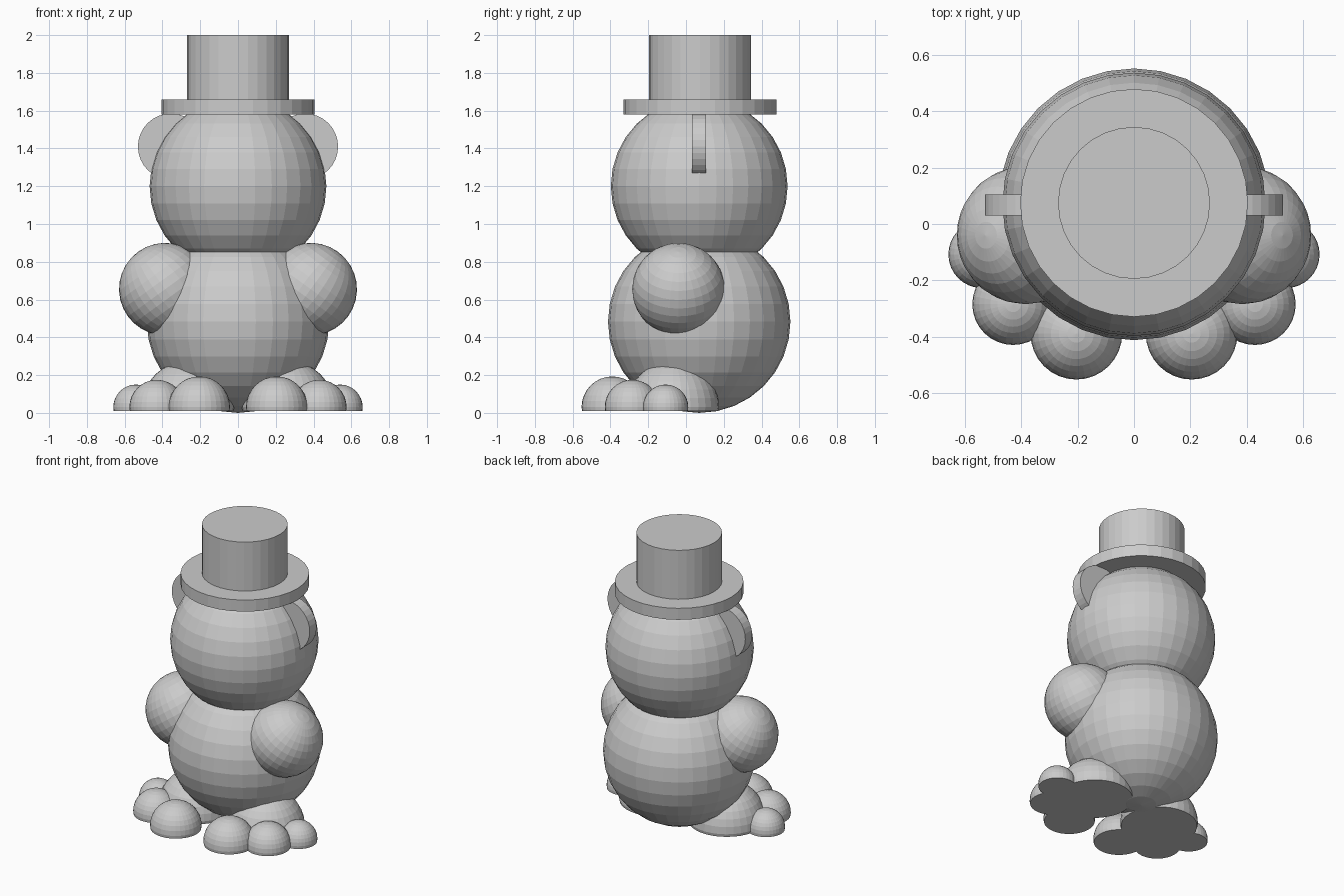
import bpy
import math
from mathutils import Vector

if "Cube" in bpy.data.objects:
    bpy.data.objects.remove(bpy.data.objects["Cube"], do_unlink=True)

grey = bpy.data.materials.new("plain grey")
grey.use_nodes = True
colour = (0.6, 0.6, 0.6, 1)
grey.diffuse_color = colour
grey.node_tree.nodes["Principled BSDF"].inputs["Base Color"].default_value = colour


def finish(name):
    ob = bpy.context.object
    ob.name = name
    ob.data.materials.append(grey)
    return ob


def ball(name, radius, centre, tilt=0):
    bpy.ops.mesh.primitive_uv_sphere_add(segments=32, ring_count=16, radius=radius,
                                         location=centre, rotation=(0, tilt, 0))
    return finish(name)


def disc(name, radius, depth, centre, turn=0):
    bpy.ops.mesh.primitive_cylinder_add(vertices=32, radius=radius, depth=depth,
                                        location=centre, rotation=(turn, 0, 0))
    return finish(name)


def dome(name, radius, x, y):
    # Ball with its underside pressed flat just below the equator
    ob = ball(name, radius, (x, y, 0.03))
    for v in ob.data.vertices:
        v.co.z = max(v.co.z, -0.02)


# Body, head and hat share one vertical axis
AXIS_Y = 0.07
ball("body", 0.483, (0, AXIS_Y, 0.483))
ball("head", 0.468, (0, AXIS_Y, 1.2))
disc("hat_brim", 0.405, 0.08, (0, 0.075, 1.62))
disc("hat_crown", 0.27, 0.34, (0, 0.075, 1.83))

# Paired parts
toes = {"inner": (0.163, 0.205, -0.39),
        "middle": (0.145, 0.43, -0.285),
        "outer": (0.12, 0.54, -0.108)}
for side, s in (("left", 1), ("right", -1)):
    disc(side + "_ear", 0.175, 0.075, (s * 0.355, 0.068, 1.41), math.pi / 2)
    ball(side + "_arm", 0.245, (s * 0.385, -0.04, 0.655), s * math.radians(36))
    dome(side + "_foot", 0.245, s * 0.265, -0.07)
    for toe, (radius, x, y) in toes.items():
        dome(f"{side}_{toe}_toe", radius, s * x, y)
